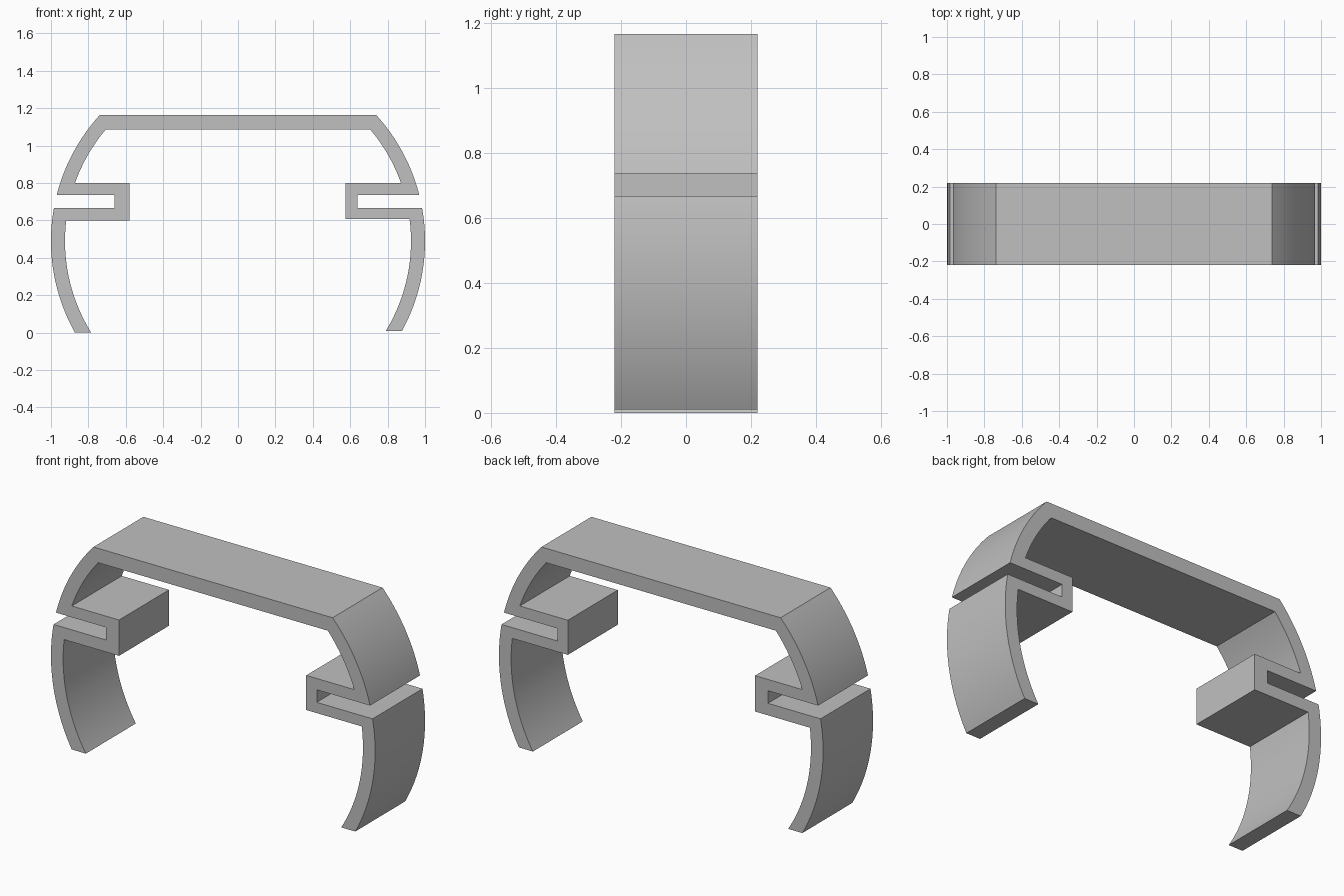
import bpy
import bmesh
import math

cube = bpy.data.objects.get("Cube")
if cube:
    bpy.data.objects.remove(cube)

CENTRE_Z, OUTER, INNER = 0.49, 1.0, 0.925
HALF_DEPTH = 0.22
TOP, UNDER_TOP = 1.165, 1.085


def arc(radius, z_start, z_end, steps=16):
    """Points on the right-hand arc between two heights."""
    a = math.asin((z_start - CENTRE_Z) / radius)
    b = math.asin((z_end - CENTRE_Z) / radius)
    angles = [a + (b - a) * i / steps for i in range(steps + 1)]
    return [(radius * math.cos(t), CENTRE_Z + radius * math.sin(t)) for t in angles]


def half_profile(side, foot, hook_x, slot_x, hook_low):
    """Outer and inner outlines of one arm, from the foot to the top bar."""
    hook_high, slot_low, slot_high = 0.80, 0.667, 0.737
    outer = arc(OUTER, foot, slot_low, 24)
    outer += [(slot_x, slot_low), (slot_x, slot_high)]
    outer += arc(OUTER, slot_high, TOP)
    inner = arc(INNER, foot, hook_low, 24)
    inner += [(hook_x, hook_low), (hook_x, hook_high)]
    inner += arc(INNER, hook_high, UNDER_TOP)
    return [[(side * x, z) for x, z in line] for line in (outer, inner)]


# Closed outline of the whole clip
right_out, right_in = half_profile(1, 0.01, 0.575, 0.64, 0.607)
left_out, left_in = half_profile(-1, 0.0, -(-0.58), 0.66, 0.60)
outline = right_out + left_out[::-1] + left_in + right_in[::-1]

# Extrude the outline through the depth
bm = bmesh.new()
face = bm.faces.new([bm.verts.new((x, -HALF_DEPTH, z)) for x, z in outline])
result = bmesh.ops.extrude_face_region(bm, geom=[face], use_keep_orig=True)
moved = [g for g in result["geom"] if isinstance(g, bmesh.types.BMVert)]
bmesh.ops.translate(bm, verts=moved, vec=(0, 2 * HALF_DEPTH, 0))
bmesh.ops.recalc_face_normals(bm, faces=bm.faces)
mesh = bpy.data.meshes.new("clip_frame")
bm.to_mesh(mesh)
bm.free()

clip = bpy.data.objects.new("clip_frame", mesh)
bpy.context.collection.objects.link(clip)

# Plain grey
grey = bpy.data.materials.new("grey")
grey.use_nodes = True
grey.diffuse_color = (0.53, 0.53, 0.53, 1)
grey.node_tree.nodes["Principled BSDF"].inputs["Base Color"].default_value = grey.diffuse_color
mesh.materials.append(grey)

# Smooth arcs, sharp corners
bpy.ops.object.select_all(action="DESELECT")
clip.select_set(True)
bpy.context.view_layer.objects.active = clip
bpy.ops.object.shade_smooth_by_angle(angle=math.radians(25))
